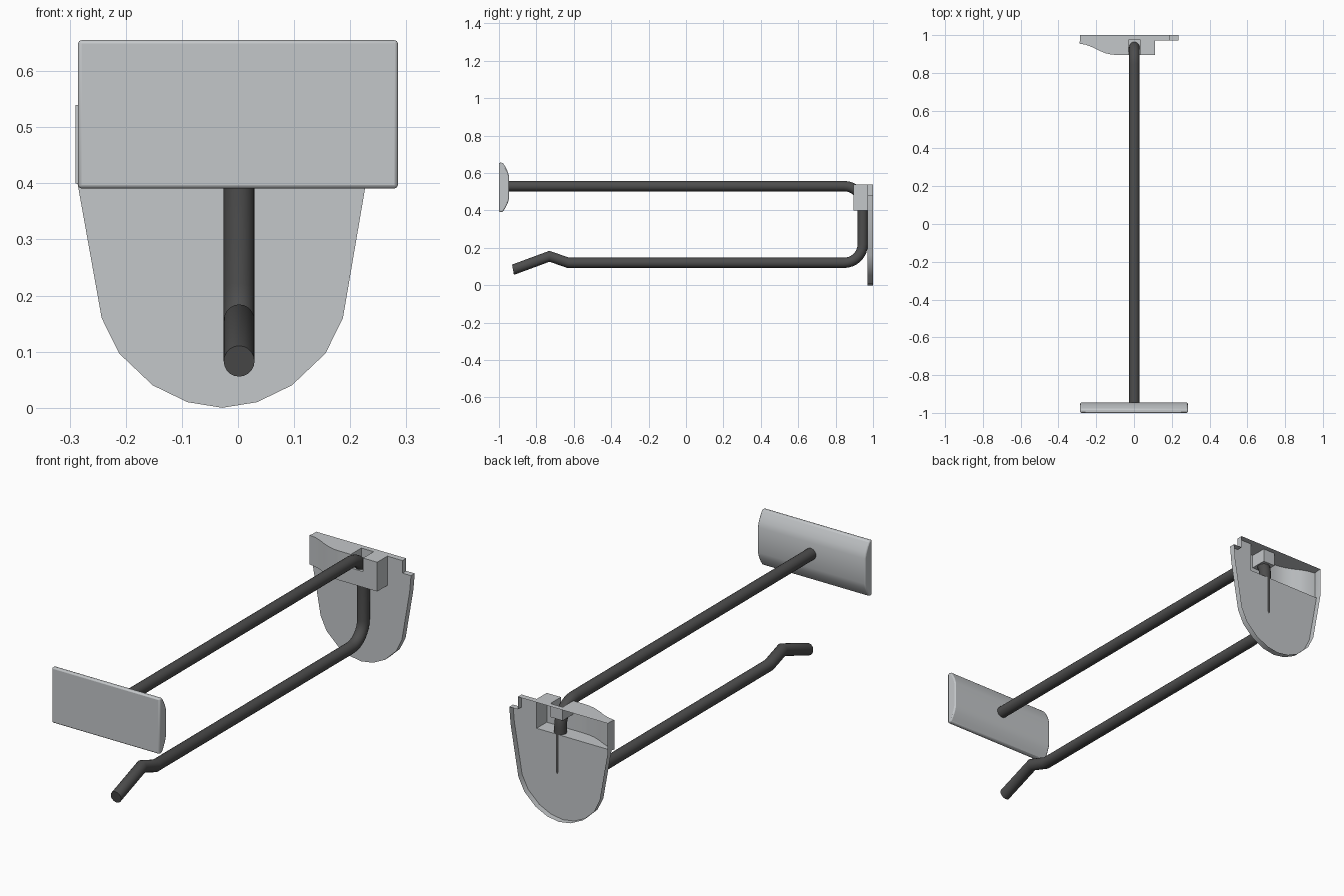
import bpy, bmesh, math
from mathutils import Vector

cube = bpy.data.objects.get("Cube")
if cube:
    bpy.data.objects.remove(cube, do_unlink=True)


def material(name, rgb):
    m = bpy.data.materials.new(name)
    m.use_nodes = True
    m.diffuse_color = (*rgb, 1)
    m.node_tree.nodes["Principled BSDF"].inputs["Base Color"].default_value = (*rgb, 1)
    return m


LIGHT = material("light grey plastic", (0.55, 0.57, 0.585))
DARK = material("dark grey metal", (0.075, 0.075, 0.075))


def finish(bm, name, mat, angle=30):
    bmesh.ops.remove_doubles(bm, verts=bm.verts, dist=0.0001)
    bmesh.ops.recalc_face_normals(bm, faces=bm.faces)
    mesh = bpy.data.meshes.new(name)
    bm.to_mesh(mesh)
    bm.free()
    mesh.materials.append(mat)
    ob = bpy.data.objects.new(name, mesh)
    bpy.context.collection.objects.link(ob)
    bpy.ops.object.select_all(action='DESELECT')
    ob.select_set(True)
    bpy.context.view_layer.objects.active = ob
    bpy.ops.object.shade_smooth_by_angle(angle=math.radians(angle))
    return ob


def face(bm, pts):
    return bm.faces.new([bm.verts.new(p) for p in pts])


# Wire hook: one bent rod swept through a path in the side plane
def arc(cy, cz, r, start, end, n=8):
    return [(cy + r * math.cos(math.radians(start + (end - start) * i / n)),
             cz + r * math.sin(math.radians(start + (end - start) * i / n)))
            for i in range(n + 1)]


R, SIDES, WIRE_X = 0.0275, 20, 0.002
path = [(-0.95, 0.53)] + arc(0.845, 0.43, 0.1, 90, 0) + arc(0.845, 0.22, 0.1, 0, -90)
path += [(-0.63, 0.12), (-0.73, 0.155), (-0.925, 0.083)]
path = [Vector(p) for p in path]
bm = bmesh.new()
rings = []
for i, p in enumerate(path):
    a = (p - path[i - 1]).normalized() if i else Vector((1, 0))
    b = (path[i + 1] - p).normalized() if i < len(path) - 1 else Vector((-1, 0))
    t = (a + b).normalized()
    side = Vector((-t.y, t.x)) / max(0.5, t.dot(a))
    ring = []
    for k in range(SIDES):
        ang = 2 * math.pi * k / SIDES
        q = p + side * R * math.cos(ang)
        ring.append(bm.verts.new((WIRE_X + R * math.sin(ang), q.x, q.y)))
    rings.append(ring)
for r0, r1 in zip(rings, rings[1:]):
    for k in range(SIDES):
        n = (k + 1) % SIDES
        bm.faces.new((r0[k], r0[n], r1[n], r1[k]))
bm.faces.new(rings[0])
bm.faces.new(rings[-1])
finish(bm, "wire_hook", DARK, 40)

# Label plate: flat front, domed back, extruded along x
half = [(-1.0, 0.132), (-0.98, 0.132), (-0.966, 0.11), (-0.954, 0.086), (-0.946, 0.06)]
profile = half + [(y, -z) for y, z in reversed(half)]
W, MID = 0.285, 0.523
bm = bmesh.new()
base = face(bm, [(-W, y, MID + z) for y, z in profile])
ext = bmesh.ops.extrude_face_region(bm, geom=[base], use_keep_orig=True)
bmesh.ops.translate(bm, vec=(2 * W, 0, 0),
                    verts=[v for v in ext["geom"] if isinstance(v, bmesh.types.BMVert)])
plate = finish(bm, "label_plate", LIGHT)
bevel = plate.modifiers.new("rounded_edges", 'BEVEL')
bevel.width, bevel.segments = 0.006, 2
bevel.limit_method, bevel.angle_limit = 'ANGLE', math.radians(50)

# Back bracket: thin shell, open at the rear
P, BACK = 0.9715, 1.0
LOW, FLOOR, TOP = 0.40, 0.475, 0.54
L, SL, SR, BR, FR = -0.286, -0.03, 0.035, 0.11, 0.895
CX = -0.028
bm = bmesh.new()

# Shield face with its rim and stepped upper corner
curve = [(0.215, 0.16), (0.184, 0.097), (0.124, 0.04), (0.062, 0.01)]
outline = [(L, LOW)] + [(CX - x, z) for x, z in curve] + [(CX, 0)]
outline += [(CX + x, z) for x, z in reversed(curve)]
outline += [(0.228, LOW), (0.235, 0.48), (0.19, 0.48), (0.19, TOP), (BR, TOP)]
face(bm, [(x, P, z) for x, z in outline + [(BR, LOW)]])
for (x0, z0), (x1, z1) in zip(outline, outline[1:]):
    face(bm, [(x0, P, z0), (x1, P, z1), (x1, BACK, z1), (x0, BACK, z0)])

# Wing and block walls
wing = [(L, P), (-0.29, 0.955), (-0.255, 0.949), (-0.22, 0.936), (-0.185, 0.918),
        (-0.15, 0.904), (-0.12, 0.897), (-0.09, FR), (SL, FR)]
block = [(SR, FR), (BR, FR), (BR, P)]
walls = [(L, BACK)] + wing + block
for (x0, y0), (x1, y1) in zip(walls, walls[1:]):
    for z0, z1 in ((LOW, FLOOR), (FLOOR, TOP)):
        if not (x0 == SL and z0 == FLOOR):
            face(bm, [(x0, y0, z0), (x1, y1, z0), (x1, y1, z1), (x0, y0, z1)])
face(bm, [(x, y, LOW) for x, y in wing + block])

# Top cap with the slot, then the slot walls and floor
slot = [(SL, FR), (SL, 0.975), (SR, 0.975), (SR, FR)]
cap = [(L, BACK)] + wing + slot[1:3] + block + [(BR, BACK)]
face(bm, [(x, y, TOP) for x, y in cap])
for (x0, y0), (x1, y1) in zip(slot, slot[1:]):
    face(bm, [(x0, y0, FLOOR), (x1, y1, FLOOR), (x1, y1, TOP), (x0, y0, TOP)])
face(bm, [(x, y, FLOOR) for x, y in slot])
finish(bm, "back_bracket", LIGHT, 25)
